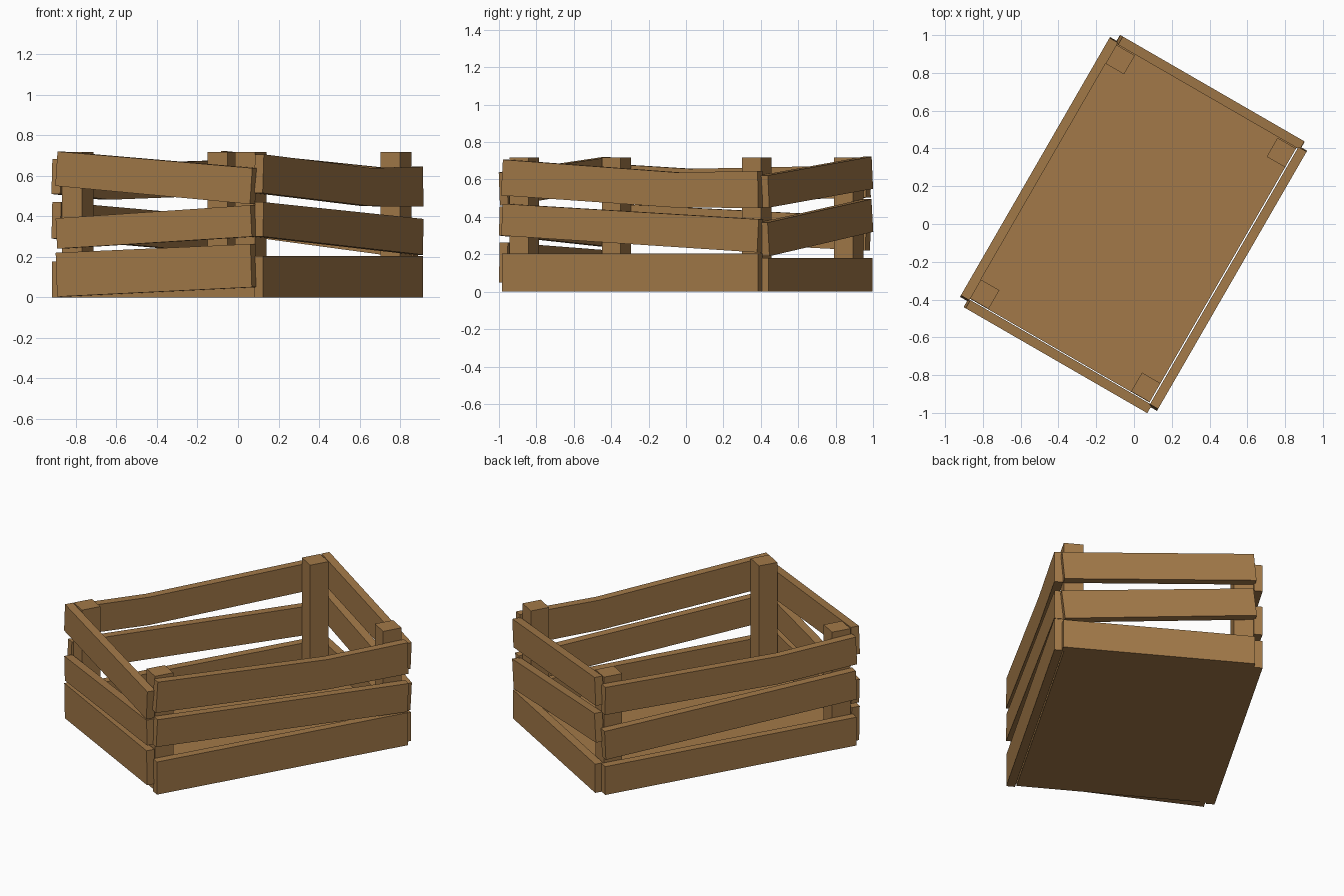
import bpy, bmesh, math
from mathutils import Matrix

if "Cube" in bpy.data.objects:
    bpy.data.objects.remove(bpy.data.objects["Cube"])

wood = bpy.data.materials.new("wood")
wood.diffuse_color = (0.36, 0.19, 0.065, 1)
wood.use_nodes = True
wood.node_tree.nodes["Principled BSDF"].inputs["Base Color"].default_value = wood.diffuse_color

# crate frame: local u = long axis, local v = short axis, turned 60 degrees in plan
U = (0.5, math.sin(math.radians(60)))
V = (math.sin(math.radians(60)), -0.5)


def place(u, v, z):
    return (U[0] * u + V[0] * v, U[1] * u + V[1] * v, z)


def add_object(name, bm):
    bmesh.ops.recalc_face_normals(bm, faces=bm.faces[:])
    mesh = bpy.data.meshes.new(name)
    bm.to_mesh(mesh)
    bm.free()
    mesh.materials.append(wood)
    ob = bpy.data.objects.new(name, mesh)
    bpy.context.collection.objects.link(ob)
    return ob


def block(name, u0, u1, v0, v1, z0, z1):
    bm = bmesh.new()
    bmesh.ops.create_cube(bm, size=1)
    for p in bm.verts:
        p.co = place(u0 + (u1 - u0) * (p.co.x + 0.5),
                     v0 + (v1 - v0) * (p.co.y + 0.5),
                     z0 + (z1 - z0) * (p.co.z + 0.5))
    return add_object(name, bm)


def plank(name, along_u, near, far, stations):
    """Sweep a plank through stations (position, bottom z, top z); ends are cut square."""
    bm = bmesh.new()
    rings = []
    for i, (s, zb, zt) in enumerate(stations):
        a, b = stations[max(i - 1, 0)], stations[min(i + 1, len(stations) - 1)]
        lean = (b[2] - a[2]) / (b[0] - a[0]) * (zt - zb) / 2
        ring = []
        for d, z, sh in ((near, zb, lean), (far, zb, lean), (far, zt, -lean), (near, zt, -lean)):
            u, v = (s + sh, d) if along_u else (d, s + sh)
            ring.append(bm.verts.new(place(u, v, z)))
        rings.append(ring)
    for r, q in zip(rings, rings[1:]):
        for k in range(4):
            bm.faces.new((r[k], r[(k + 1) % 4], q[(k + 1) % 4], q[k]))
    bm.faces.new(rings[0])
    bm.faces.new(rings[-1])
    return add_object(name, bm)


# floor board
block("floor", -0.777, 0.78, -0.555, 0.543, 0.0, 0.06)

# corner posts
for un, u0 in (("front", -0.775), ("back", 0.66)):
    for vn, v0 in (("left", -0.555), ("right", 0.43)):
        block(f"{un}_{vn}_post", u0, u0 + 0.115, v0, v0 + 0.113, 0.0, 0.717)

# long side planks, the top ones slightly bent
L = 0.79
right = {"bottom": [(-L, 0, 0.205), (L, 0, 0.205)],
         "middle": [(-L, 0.30, 0.47), (L, 0.21, 0.387)],
         "top": [(-L, 0.515, 0.706), (0.28, 0.45, 0.638), (L, 0.448, 0.645)]}
left = {"bottom": [(-L, 0, 0.178), (L, 0, 0.178)],
        "middle": [(-L, 0.29, 0.47), (L, 0.22, 0.40)],
        "top": [(-L, 0.51, 0.683), (-0.3, 0.482, 0.657), (L, 0.503, 0.676)]}
for n, st in right.items():
    plank(f"right_{n}_plank", True, 0.55, 0.60, st)
for n, st in left.items():
    plank(f"left_{n}_plank", True, -0.605, -0.555, st)

# short end planks, nailed on crooked
S = 0.555
front = {"bottom": [(-S, 0.003, 0.22), (S, 0.05, 0.263)],
         "middle": [(-S, 0.24, 0.39), (S, 0.30, 0.455)],
         "top": [(-S, 0.55, 0.72), (S, 0.46, 0.638)]}
back = {"bottom": [(-S, 0, 0.18), (S, 0, 0.18)],
        "middle": [(-S, 0.32, 0.495), (S, 0.19, 0.37)],
        "top": [(-S, 0.55, 0.722), (S, 0.45, 0.622)]}
for n, st in front.items():
    plank(f"front_{n}_plank", False, -0.832, -0.782, st)
for n, st in back.items():
    plank(f"back_{n}_plank", False, 0.78, 0.83, st)
